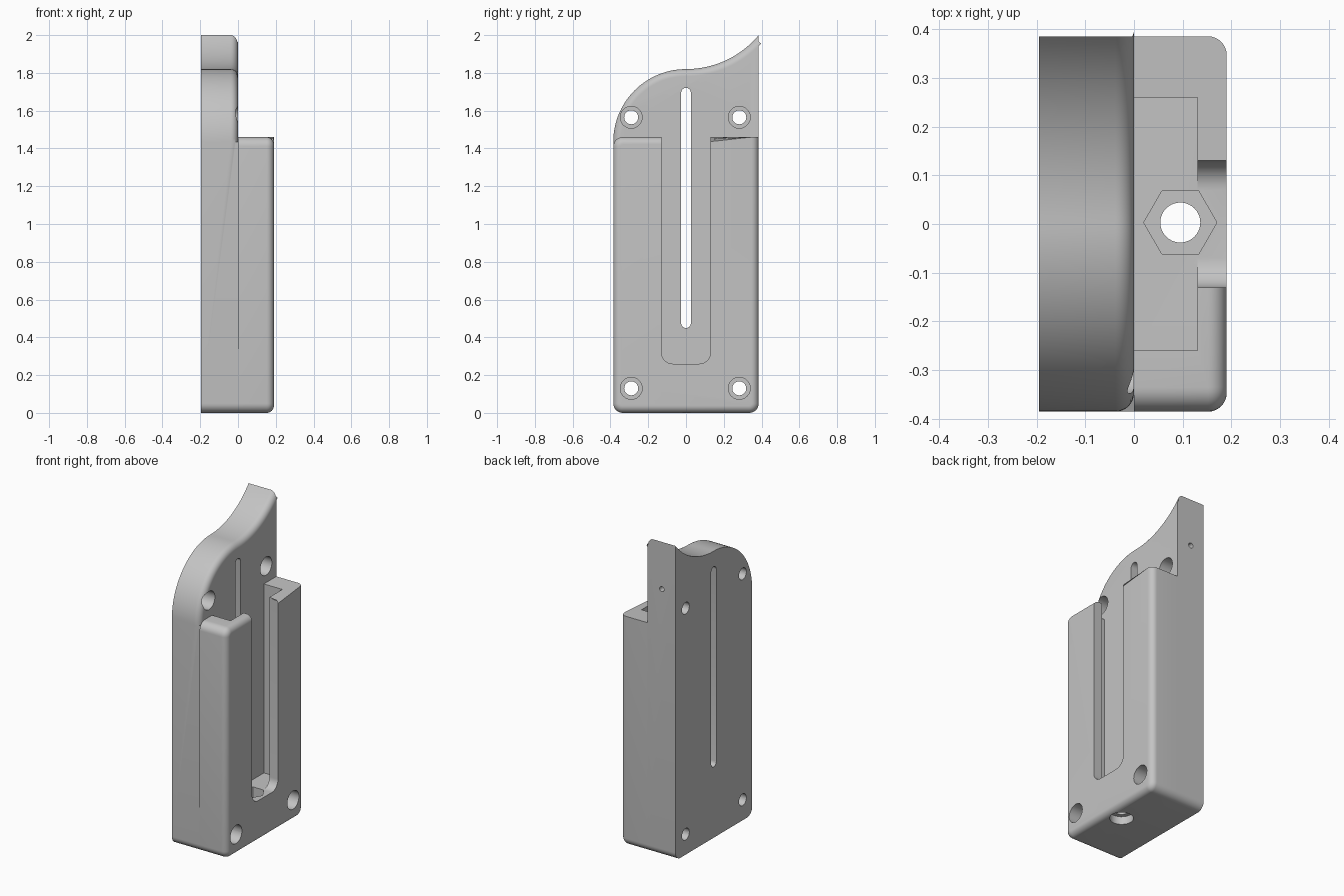
import bpy, bmesh
from math import cos, sin, radians

cube = bpy.data.objects.get("Cube")
if cube:
    bpy.data.objects.remove(cube, do_unlink=True)

grey = bpy.data.materials.new("light grey")
grey.use_nodes = True
grey.diffuse_color = (0.55, 0.55, 0.55, 1)
grey.node_tree.nodes["Principled BSDF"].inputs["Base Color"].default_value = grey.diffuse_color

BACK, MID, FACE, HALF, TOP = -0.195, 0.0, 0.19, 0.385, 1.46
CORNER, FILLET = 0.05, 0.038


def arc(u, v, r, start, end, n=8):
    """Points on an arc, angles in degrees."""
    angles = [radians(start + (end - start) * i / n) for i in range(n + 1)]
    return [(u + r * cos(a), v + r * sin(a)) for a in angles]


def circle(u, v, r, n=40):
    return arc(u, v, r, 0, 360, n)[:-1]


def rect(u0, u1, v0, v1):
    return [(u0, v0), (u1, v0), (u1, v1), (u0, v1)]


def prism(name, outline, axis, start, end, fillet=None):
    """Extrude an outline along an axis; fillet picks edges to round by their ends."""
    place = {"x": lambda u, v, t: (t, u, v),
             "y": lambda u, v, t: (u, t, v),
             "z": lambda u, v, t: (u, v, t)}[axis]
    bm = bmesh.new()
    rings = [[bm.verts.new(place(u, v, t)) for u, v in outline] for t in (start, end)]
    bm.faces.new(rings[0])
    bm.faces.new(rings[1])
    n = len(outline)
    for i in range(n):
        j = (i + 1) % n
        bm.faces.new((rings[0][i], rings[0][j], rings[1][j], rings[1][i]))
    bmesh.ops.recalc_face_normals(bm, faces=bm.faces)
    if fillet:
        edges = [e for e in bm.edges if fillet(e.verts[0].co, e.verts[1].co)]
        bmesh.ops.bevel(bm, geom=edges, offset=FILLET, offset_type="OFFSET",
                        segments=8, profile=0.5, affect="EDGES", clamp_overlap=False)
    mesh = bpy.data.meshes.new(name)
    bm.to_mesh(mesh)
    bm.free()
    mesh.materials.append(grey)
    obj = bpy.data.objects.new(name, mesh)
    bpy.context.collection.objects.link(obj)
    return obj


def cut(target, cutters):
    bpy.context.view_layer.objects.active = target
    for cutter in cutters:
        mod = target.modifiers.new("cut", "BOOLEAN")
        mod.operation, mod.solver, mod.object = "DIFFERENCE", "EXACT", cutter
        bpy.ops.object.modifier_apply(modifier=mod.name)


# Rounded lower corners shared by both parts
inner = HALF - CORNER
base = arc(-inner, CORNER, CORNER, 180, 270) + arc(inner, CORNER, CORNER, 270, 360)

# Back plate with an S-shaped top edge
rise, crest = 0.18, 1.82
sweep_r = (HALF ** 2 + rise ** 2) / (2 * rise)
sweep_end = 58 - 18.1 + 0.2
s_curve = [(HALF, crest + rise)]
s_curve += [(y, crest + sweep_r - (sweep_r ** 2 - y ** 2) ** 0.5)
            for y in (HALF * (1 - i / 24) for i in range(1, 24))]
s_curve += arc(0, crest - HALF, HALF, 90, 180, 36)
back_plate = prism("back_plate", base + s_curve, "x", BACK, MID,
                   lambda a, b: min(a.x, b.x) > MID - 0.001
                   and min(a.z, b.z) > crest - HALF - 0.001)

# Front housing, its top rounded only on the front half
top_edge = [(HALF, TOP), (0, TOP)] + arc(-inner, TOP - CORNER, CORNER, 90, 180)
front_housing = prism("front_housing", base + top_edge, "x", MID, FACE,
                      lambda a, b: min(a.x, b.x) > FACE - 0.001
                      and not (min(a.z, b.z) > TOP - 0.001 and max(a.y, b.y) > 0.1))

# Screw holes with counterbores, through both parts
holes = [(y, z) for y in (-0.29, 0.282) for z in (0.13, 1.565)]
screws = [prism("screw_cutter", circle(y, z, 0.037), "x", -0.3, 0.3) for y, z in holes]
screws += [prism("counterbore_cutter", circle(y, z, 0.058), "x", -0.09, 0.3) for y, z in holes]

# Long slot and side pin hole in the plate
slot = prism("slot_cutter", arc(0, 0.475, 0.026, 180, 360) + arc(0, 1.695, 0.026, 0, 180),
             "x", -0.3, 0.1)
pin = prism("pin_cutter", circle(-0.1, 1.7, 0.016, 20), "y", 0, 0.5)
cut(back_plate, screws + [slot, pin])

# T-shaped channel, nut pocket and bolt bore in the housing
floor, bolt_x = 0.26, 0.095
opening = arc(-0.07, floor + 0.06, 0.06, 180, 270) + arc(0.07, floor + 0.06, 0.06, 270, 360)
channel = [
    prism("channel_cutter", rect(-0.26, 0.26, floor, 1.6), "x", -0.1, 0.13),
    prism("opening_cutter", opening + [(0.13, 1.6), (-0.13, 1.6)], "x", 0.1, 0.3),
    prism("nut_cutter", circle(bolt_x, 0.003, 0.075, 6), "z", 0.16, 0.3),
    prism("bolt_cutter", circle(bolt_x, 0.003, 0.041), "z", -0.1, 0.3),
    prism("bolt_counterbore_cutter", circle(bolt_x, 0.003, 0.068), "z", -0.1, 0.05),
]
cut(front_housing, screws + channel)

for cutter in screws + channel + [slot, pin]:
    bpy.data.objects.remove(cutter, do_unlink=True)

# Smooth the fillets and bores, keep hard edges sharp
bpy.ops.object.select_all(action="DESELECT")
for part in (back_plate, front_housing):
    part.select_set(True)
bpy.context.view_layer.objects.active = back_plate
bpy.ops.object.shade_smooth_by_angle(angle=radians(30))
